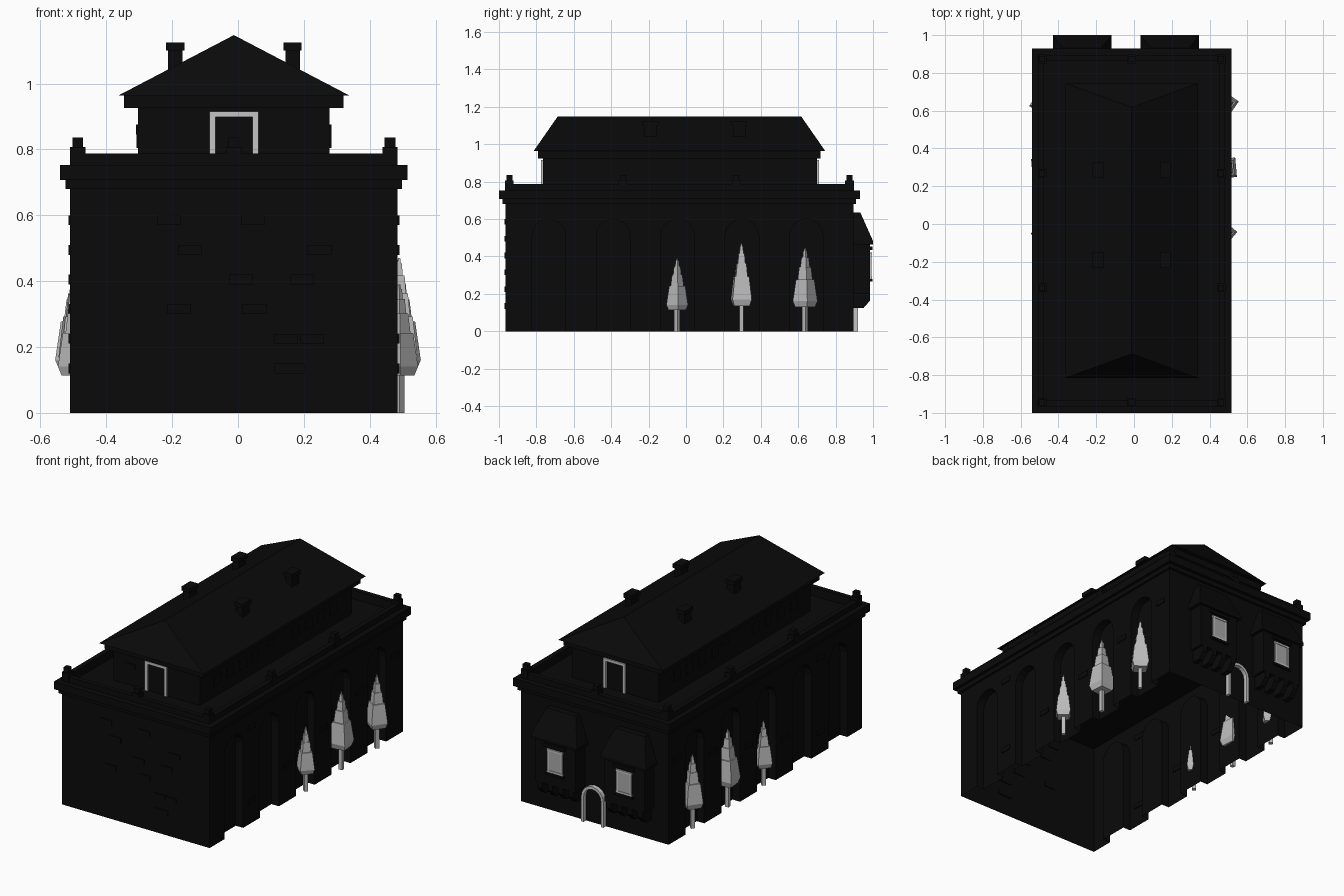
import bpy, bmesh, math, random
from mathutils import Matrix, Vector

if "Cube" in bpy.data.objects:
    bpy.data.objects.remove(bpy.data.objects["Cube"])

CX, CY = -0.0125, -0.035          # centre of the building
HX, HY = 0.4975, 0.93             # half size of the main walls
random.seed(4)


def material(name, value):
    m = bpy.data.materials.new(name)
    m.use_nodes = True
    colour = (value, value, value, 1)
    m.diffuse_color = colour
    m.node_tree.nodes["Principled BSDF"].inputs["Base Color"].default_value = colour
    return m


BLACK = material("black_stone", 0.003)
PALE = material("pale_grey_trim", 0.55)
PANE = material("grey_pane", 0.4)
LEAF = material("grey_foliage", 0.5)


def finish(bm, name, mat):
    bmesh.ops.recalc_face_normals(bm, faces=bm.faces)
    me = bpy.data.meshes.new(name)
    bm.to_mesh(me)
    bm.free()
    me.materials.append(mat)
    ob = bpy.data.objects.new(name, me)
    bpy.context.collection.objects.link(ob)
    return ob


def add_box(bm, x, y, z0, z1, hx, hy):
    m = Matrix.Translation((x, y, (z0 + z1) / 2)) @ Matrix.Diagonal((2 * hx, 2 * hy, z1 - z0, 1))
    bmesh.ops.create_cube(bm, size=1, matrix=m)


def box(name, x, y, z0, z1, hx, hy, mat=BLACK):
    bm = bmesh.new()
    add_box(bm, x, y, z0, z1, hx, hy)
    return finish(bm, name, mat)


def loft(name, rings, mat=BLACK):
    """Skin between rings that have equal point counts, capping both ends."""
    bm = bmesh.new()
    loops = [[bm.verts.new(p) for p in ring] for ring in rings]
    n = len(loops[0])
    for a, b in zip(loops, loops[1:]):
        for i in range(n):
            j = (i + 1) % n
            bm.faces.new((a[i], a[j], b[j], b[i]))
    bm.faces.new(loops[0][::-1])
    bm.faces.new(loops[-1])
    bmesh.ops.remove_doubles(bm, verts=bm.verts, dist=1e-5)
    return finish(bm, name, mat)


def rect(x, y, z, hx, hy):
    return [(x + sx * hx, y + sy * hy, z) for sx, sy in ((-1, -1), (1, -1), (1, 1), (-1, 1))]


def arch(half, spring, base, steps=8):
    """Outline of a round-headed opening as (across, up) points."""
    pts = [(half, base)]
    for i in range(steps + 1):
        a = math.pi * i / steps
        pts.append((half * math.cos(a), spring + half * math.sin(a)))
    return pts + [(-half, base)]


# Main walls with arched niches along both long sides, open underneath
walls = box("main_walls", CX, CY, 0, 0.68, HX, HY)
niche_ys = [-0.045 + 0.344 * i for i in range(-2, 3)]
cutters = []
for side in (-1, 1):
    for y in niche_ys:
        xs = [CX + side * (HX + d) for d in (0.05, -0.05)]
        cut = loft("niche_cutter", [[(x, y + a, u) for a, u in arch(0.09, 0.51, -0.05)] for x in xs])
        cut.hide_render = True
        mod = walls.modifiers.new("niche", "BOOLEAN")
        mod.operation, mod.solver, mod.object = "DIFFERENCE", "EXACT", cut
        cutters.append(cut)
graph = bpy.context.evaluated_depsgraph_get()
carved = bpy.data.meshes.new_from_object(walls.evaluated_get(graph))
walls.modifiers.clear()
bm = bmesh.new()
bm.from_mesh(carved)
floor = [f for f in bm.faces if f.normal.z < -0.9 and f.calc_center_median().z < 0.01]
bmesh.ops.delete(bm, geom=floor, context="FACES")
bm.to_mesh(walls.data)
bm.free()
for cut in cutters:
    bpy.data.objects.remove(cut)

# Cornice, roof deck and parapet
box("cornice_lower", CX, CY, 0.68, 0.707, HX + 0.013, HY + 0.015)
box("cornice_deck", CX, CY, 0.707, 0.735, HX + 0.03, HY + 0.035)
bm = bmesh.new()
for s in (-1, 1):
    add_box(bm, CX + s * (HX + 0.01), CY, 0.735, 0.753, 0.02, HY + 0.035)
    add_box(bm, CX, CY + s * (HY + 0.015), 0.735, 0.753, HX + 0.03, 0.02)
    add_box(bm, CX + s * (HX - 0.017), CY, 0.735, 0.787, 0.015, HY)
    add_box(bm, CX, CY + s * (HY - 0.015), 0.735, 0.787, HX, 0.015)
finish(bm, "parapet", BLACK)

# Parapet posts
bm = bmesh.new()
for i in (-1, 0, 1):
    for j in (-3, -1, 1, 3):
        if i or abs(j) == 3:
            x, y = CX + i * 0.474, CY + j * 0.303
            add_box(bm, x, y, 0.737, 0.807, 0.023, 0.023)
            add_box(bm, x, y, 0.807, 0.836, 0.016, 0.016)
finish(bm, "parapet_posts", BLACK)

# Upper storey with hipped roof
box("upper_storey", CX, CY + 0.003, 0.735, 0.925, 0.291, 0.732)
box("eaves", CX, CY, 0.925, 0.965, 0.333, 0.755)
loft("hip_roof", [rect(CX, CY, 0.963, 0.352, 0.78), rect(CX, CY, 1.147, 0, 0.652)])

# Small side windows of the upper storey
bm = bmesh.new()
for s in (-1, 1):
    for y in (-0.6, -0.475, -0.355, -0.235, 0.155, 0.28, 0.4, 0.52):
        add_box(bm, CX + s * 0.291, y, 0.805, 0.87, 0.005, 0.033)
finish(bm, "upper_windows", BLACK)

# Chimneys
bm = bmesh.new()
for x in (CX - 0.178, CX + 0.178):
    for y in (-0.19, 0.285):
        add_box(bm, x, y, 1.0, 1.1, 0.022, 0.034)
        add_box(bm, x, y, 1.1, 1.125, 0.028, 0.042)
finish(bm, "chimneys", BLACK)

# Doorway frames of the upper storey, front and back
for name, y in (("front", -0.767), ("back", 0.703)):
    bm = bmesh.new()
    for s in (-1, 1):
        add_box(bm, CX + s * 0.065, y, 0.735, 0.915, 0.009, 0.008)
    add_box(bm, CX, y, 0.899, 0.915, 0.074, 0.008)
    finish(bm, name + "_upper_door_frame", PALE)

# Back bays with corbels, hipped caps and windows
for name, x in (("right", -0.275), ("left", 0.19)):
    box(name + "_bay", x, 0.93, 0.2, 0.48, 0.135, 0.055)
    loft(name + "_bay_roof", [rect(x, 0.94, 0.465, 0.155, 0.06), rect(x, 0.94, 0.482, 0.155, 0.06),
                              rect(x, 0.91, 0.635, 0.1, 0.022)])
    for k in range(4):
        cx = x - 0.105 + 0.07 * k
        profile = [(0.89, 0.125), (0.95, 0.125), (0.985, 0.165), (0.985, 0.2), (0.89, 0.2)]
        loft(name + "_bay_corbel", [[(cx + d, y, z) for y, z in profile] for d in (-0.016, 0.016)])
    box(name + "_bay_pane", x, 0.987, 0.29, 0.41, 0.042, 0.003, PANE)
    bm = bmesh.new()
    for s in (-1, 1):
        add_box(bm, x + s * 0.045, 0.988, 0.28, 0.42, 0.006, 0.005)
    for z in (0.28, 0.41):
        add_box(bm, x, 0.988, z, z + 0.012, 0.053, 0.006)
    finish(bm, name + "_bay_window_frame", PALE)
    box(name + "_bay_lintel", x, 0.985, 0.435, 0.452, 0.07, 0.013)
    box(name + "_bay_sill", x, 0.985, 0.265, 0.279, 0.06, 0.013)

# Arched back doorway: a band swept between outer and inner outlines
outer, inner = arch(0.075, 0.155, 0), arch(0.058, 0.155, 0)
bm = bmesh.new()
for i in range(len(outer) - 1):
    quad = [outer[i], outer[i + 1], inner[i + 1], inner[i]]
    bm.faces.new([bm.verts.new((CX + a, 0.89, u)) for a, u in quad])
bmesh.ops.remove_doubles(bm, verts=bm.verts, dist=1e-5)
ext = bmesh.ops.extrude_face_region(bm, geom=bm.faces[:])
bmesh.ops.translate(bm, vec=(0, 0.03, 0), verts=[v for v in ext["geom"] if isinstance(v, bmesh.types.BMVert)])
finish(bm, "back_door_arch", PALE)

# Scattered raised bricks on all walls
bm = bmesh.new()
for s in (-1, 1):
    for k in range(6):
        z = 0.12 + 0.09 * k
        add_box(bm, CX + s * 0.3 * random.uniform(-1, 1), CY - HY, z, z + 0.03, 0.036, 0.005)
        add_box(bm, CX + s * HX, niche_ys[k % 5] + 0.172, z, z + 0.03, 0.005, 0.036)
    add_box(bm, CX + s * 0.291, random.uniform(-0.1, 0.08), 0.845, 0.875, 0.006, 0.03)
add_box(bm, -0.19, -0.764, 0.84, 0.867, 0.035, 0.004)
finish(bm, "raised_bricks", BLACK)

# Stepped four-sided trees standing in three niches on each side
TIERS = [(0, 0.8), (0.1, 1), (0.47, 0.74), (0.47, 0.6), (0.68, 0.48), (0.68, 0.38),
         (0.84, 0.3), (0.84, 0.2), (0.95, 0.15), (0.95, 0.1), (1, 0.06)]


def tree_ring(x, y, z, r, turn):
    return [(x + r * math.cos(turn + k * math.pi / 2), y + r * math.sin(turn + k * math.pi / 2), z)
            for k in range(4)]


for side, label in ((1, "left"), (-1, "right")):
    for y, top, r, turn in ((-0.047, 0.39, 0.058, 5), (0.296, 0.47, 0.073, 50), (0.637, 0.445, 0.067, 10)):
        x, a = side * 0.489, math.radians(turn)
        base = top * 0.29
        loft(label + "_tree_crown", [tree_ring(x, y, base + t * (top - base), r * f, a) for t, f in TIERS], LEAF)
        loft(label + "_tree_trunk", [tree_ring(x, y, z, 0.016, a) for z in (0, base + 0.01)], LEAF)
